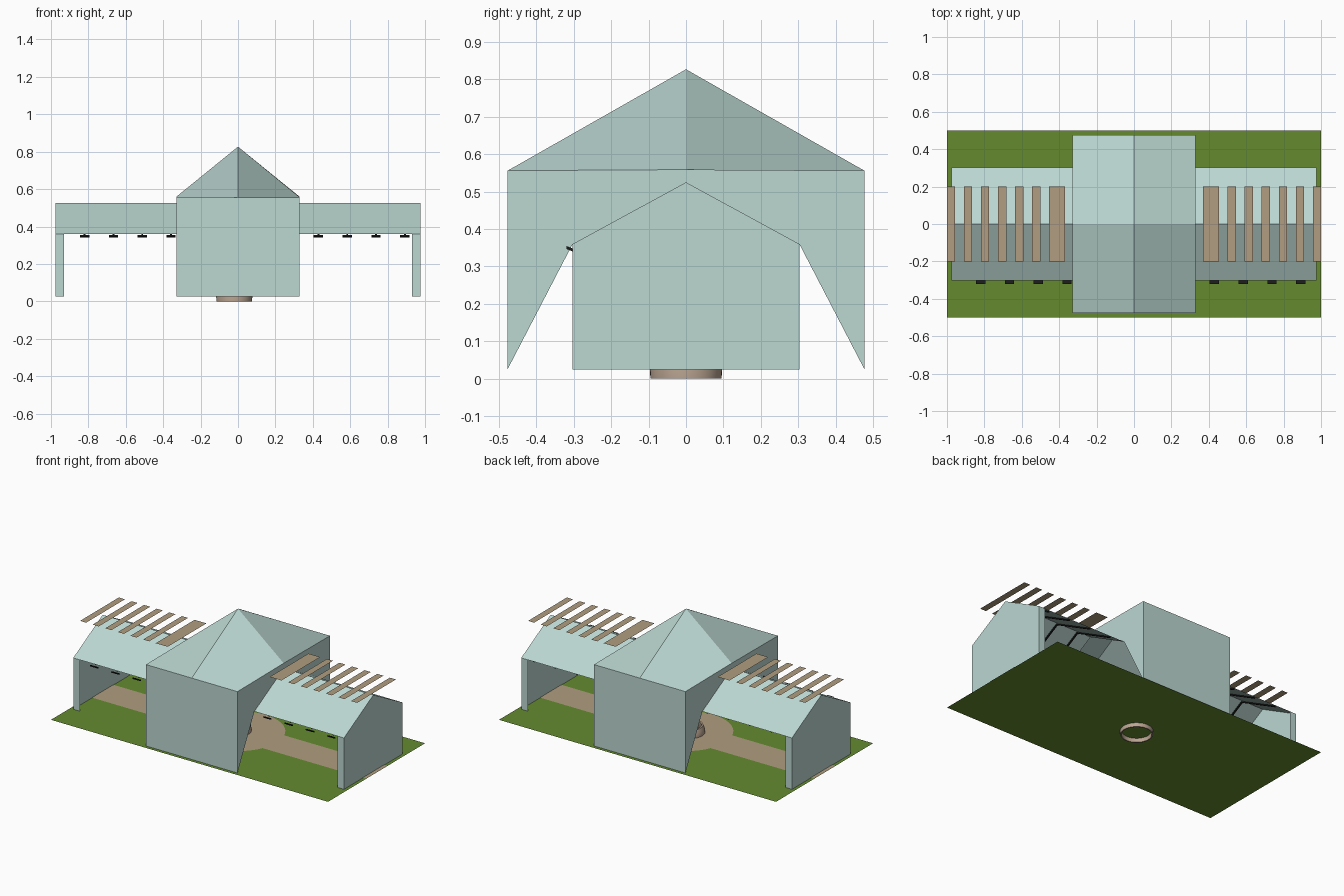
import bpy, math

if "Cube" in bpy.data.objects:
    bpy.data.objects.remove(bpy.data.objects["Cube"])

def material(name, rgb):
    m = bpy.data.materials.new(name)
    m.diffuse_color = (*rgb, 1)
    m.use_nodes = True
    m.node_tree.nodes["Principled BSDF"].inputs["Base Color"].default_value = m.diffuse_color
    return m

GLASS = material("pale_glass", (0.50, 0.68, 0.64))
GRASS = material("grass", (0.13, 0.26, 0.03))
TAN = material("tan_paving", (0.44, 0.34, 0.22))
STONE = material("stone", (0.50, 0.38, 0.29))
BLACK = material("black_metal", (0.01, 0.01, 0.01))

def mesh(name, verts, faces, mat):
    me = bpy.data.meshes.new(name)
    me.from_pydata(verts, [], faces)
    me.update()
    me.materials.append(mat)
    ob = bpy.data.objects.new(name, me)
    bpy.context.collection.objects.link(ob)
    return ob

def plane(name, x0, x1, y0, y1, z, mat):
    return mesh(name, [(x0, y0, z), (x1, y0, z), (x1, y1, z), (x0, y1, z)], [(0, 1, 2, 3)], mat)

def beam(name, x, p, q, w, t, mat):
    """Bar in a yz plane from p to q, w wide in x, t thick in z."""
    v = [(x + a * w / 2, y, z + b * t / 2) for y, z in (p, q)
         for a, b in ((-1, -1), (1, -1), (1, 1), (-1, 1))]
    f = [(0, 1, 2, 3), (7, 6, 5, 4), (0, 4, 5, 1), (1, 5, 6, 2), (2, 6, 7, 3), (3, 7, 4, 0)]
    return mesh(name, v, f, mat)

G = 0.025                      # ground level
HX, HY, EAVE, APEX = 0.33, 0.477, 0.556, 0.827
WY, WE, WR, WX = 0.303, 0.36, 0.525, 0.977

# Ground, path and round plaza
plane("lawn", -1, 1, -0.5, 0.5, G, GRASS)
plane("path", -1, 1, -0.11, 0.11, G + 0.002, TAN)
n = 48
mesh("round_plaza", [(0.28 * math.cos(i * math.tau / n), 0.28 * math.sin(i * math.tau / n), G + 0.003)
                     for i in range(n)], [tuple(range(n))], TAN)

# Central basin, turned from a profile
prof = [(0.088, 0), (0.095, 0), (0.097, 0.03), (0.094, 0.055), (0.085, 0.075), (0.075, 0.075), (0.08, 0.035), (0.088, 0.02)]
k, n = len(prof), 40
verts = [(-0.02 + r * math.cos(i * math.tau / n), r * math.sin(i * math.tau / n), z)
         for i in range(n) for r, z in prof]
faces = [(i * k + j, (i + 1) % n * k + j, (i + 1) % n * k + (j + 1) % k, i * k + (j + 1) % k)
         for i in range(n) for j in range(k)]
basin = mesh("basin", verts, faces, STONE)
bpy.context.view_layer.objects.active = basin
basin.select_set(True)
bpy.ops.object.shade_smooth_by_angle()

# Hall roof: four quadrant panels meeting at the apex
for sx, sy in ((-1, -1), (1, -1), (1, 1), (-1, 1)):
    v = [(0, 0, APEX), (0, sy * HY, EAVE), (sx * HX, sy * HY, EAVE), (sx * HX, 0, EAVE + 0.003)]
    mesh("hall_roof", v, [(0, 1, 2, 3) if sx * sy < 0 else (3, 2, 1, 0)], GLASS)

# Hall front and back walls
for s in (-1, 1):
    mesh("hall_wall", [(-HX, s * HY, G), (HX, s * HY, G), (HX, s * HY, EAVE), (-HX, s * HY, EAVE)],
         [(0, 1, 2, 3) if s < 0 else (3, 2, 1, 0)], GLASS)

for s in (-1, 1):
    def flip(f):
        return f if s > 0 else f[::-1]
    # Hall side wall, cut away under the wing
    x = s * HX
    half = [(-HY, G), (-WY, WE), (0, WR), (0, EAVE + 0.003), (-HY, EAVE)]
    v = [(x, y, z) for y, z in half] + [(x, -y, z) for y, z in half]
    mesh("hall_side", v, [flip(f) for f in
         ((0, 1, 4), (1, 2, 3, 4), (9, 6, 5), (9, 8, 7, 6))], GLASS)
    # Wing gable roof
    sec = [(-WY, WE), (0, WR), (WY, WE)]
    v = [(s * a, y, z) for a in (HX, WX) for y, z in sec]
    mesh("wing_roof", v, [flip(f) for f in ((0, 3, 4, 1), (1, 4, 5, 2))], GLASS)
    # Wing end wall with corner returns
    e, r = s * WX, s * 0.93
    v = [(e, -WY, G), (e, WY, G), (e, WY, WE), (e, 0, WR), (e, -WY, WE),
         (r, -WY, G), (r, -WY, WE), (r, WY, G), (r, WY, WE)]
    mesh("wing_end", v, [flip(f) for f in ((0, 1, 2, 3, 4), (5, 0, 4, 6), (1, 7, 8, 2))], GLASS)
    # Shade slats floating above the wing
    for i in range(6):
        c = s * (0.978 - i * 0.091)
        plane("shade_slat", c - 0.022, c + 0.022, -0.2, 0.2, EAVE, TAN)
    c = s * 0.411
    plane("wide_slat", c - 0.043, c + 0.043, -0.2, 0.2, EAVE, TAN)

# Dark rafters and their brackets on the front eave
for x0 in (0.43, -0.82):
    for i in range(4):
        x = x0 + i * 0.154
        for sy in (-1, 1):
            beam("rafter", x, (sy * 0.295, WE - 0.004), (0, WR - 0.009), 0.01, 0.008, BLACK)
        beam("eave_bracket", x, (-0.32, 0.351), (-0.303, 0.344), 0.05, 0.008, BLACK)
